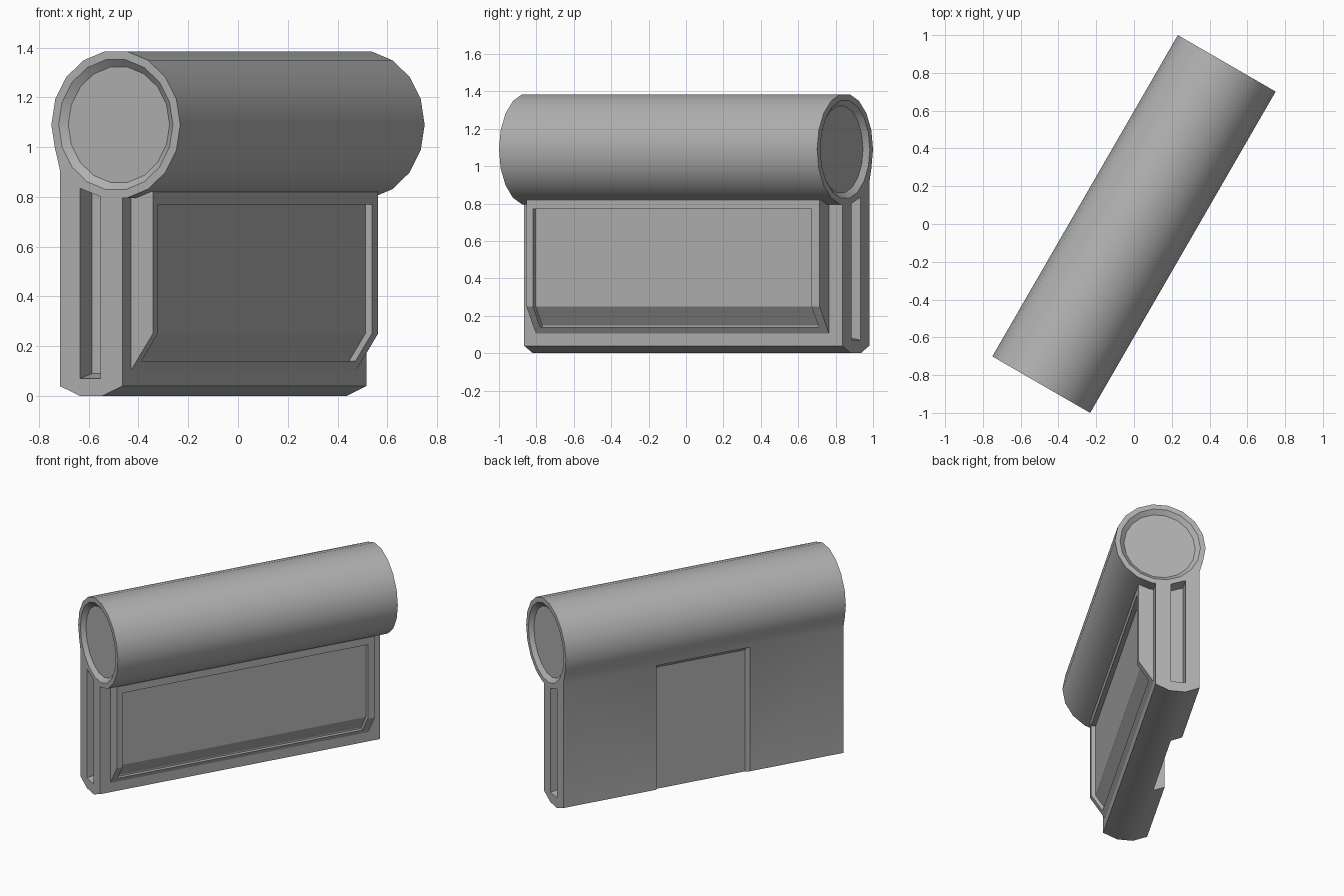
import bpy, bmesh
from math import sin, cos, radians

if "Cube" in bpy.data.objects:
    bpy.data.objects.remove(bpy.data.objects["Cube"])

A = radians(60)          # heading of the long axis in plan
L = 0.982                # half length
R, CZ = 0.299, 1.09      # barrel radius and centre height

grey = bpy.data.materials.new("mid_grey")
grey.diffuse_color = (0.44, 0.44, 0.44, 1)
grey.use_nodes = True
grey.node_tree.nodes["Principled BSDF"].inputs["Base Color"].default_value = grey.diffuse_color


def place(u, v, z):
    # u runs along the length, v across it
    return (cos(A) * u + sin(A) * v, sin(A) * u - cos(A) * v, z)


def loft(name, sections):
    # capped solid through (u, [(v, z), ...]) cross-sections
    bm = bmesh.new()
    rings = [[bm.verts.new(place(u, v, z)) for v, z in prof] for u, prof in sections]
    n = len(rings[0])
    for a, b in zip(rings, rings[1:]):
        for i in range(n):
            j = (i + 1) % n
            bm.faces.new((a[i], a[j], b[j], b[i]))
    bm.faces.new(rings[0])
    bm.faces.new(rings[-1])
    bmesh.ops.recalc_face_normals(bm, faces=bm.faces)
    me = bpy.data.meshes.new(name)
    bm.to_mesh(me)
    bm.free()
    me.materials.append(grey)
    ob = bpy.data.objects.new(name, me)
    bpy.context.collection.objects.link(ob)
    return ob


def activate(ob):
    bpy.ops.object.select_all(action='DESELECT')
    ob.select_set(True)
    bpy.context.view_layer.objects.active = ob


def cut(ob, cutter):
    activate(ob)
    mod = ob.modifiers.new("cut", 'BOOLEAN')
    mod.operation = 'DIFFERENCE'
    mod.solver = 'EXACT'
    mod.object = cutter
    bpy.ops.object.modifier_apply(modifier=mod.name)
    bpy.data.objects.remove(cutter)


def arc(r, degrees):
    return [(r * cos(radians(d)), CZ + r * sin(radians(d))) for d in degrees]


# barrel with a dished face at each end
circle = range(0, 360, 20)
steps = [(-L + 0.025, 0.235), (-L, 0.265), (-L, R), (L, R), (L, 0.265), (L - 0.025, 0.235)]
barrel = loft("barrel", [(u, arc(r, circle)) for u, r in steps])

# lower body, flush with the barrel ends and blending into its side
profile = [(-0.26, 0.04), (-0.167, 0), (-0.063, 0), (0.03, 0.04)]
profile += arc(0.287, (276, 260, 240, 220)) + arc(0.298, (200,)) + [(-0.26, 0.91)]
body = loft("lower_body", [(-L, profile), (L, profile)])

# slot in each end of the body
for s in (-1, 1):
    def slot(z):
        return [(-0.167, z), (-0.07, z), (-0.07, 0.80), (-0.167, 0.835)]
    cut(body, loft("slot_cutter", [(s * (L + 0.02), slot(0.066)), (s * (L - 0.1), slot(0.09))]))

# notch across the middle of the flush side
notch = [(-0.4, -0.1), (-0.185, -0.1), (-0.185, 0.91), (-0.4, 0.91)]
cut(body, loft("notch_cutter", [(-0.328, notch), (0.328, notch)]))

# raised side panel with a sloped foot
panel_prof = [(0.0, 0.105), (0.03, 0.105), (0.13, 0.25), (0.13, 0.82), (0.0, 0.86)]
panel = loft("side_panel", [(-0.91, panel_prof), (0.9, panel_prof)])

# shallow recess that follows the panel face and its foot
recess = [(0.024, 0.14), (0.1, 0.25), (0.1, 0.77), (0.2, 0.77), (0.2, 0.14)]
cut(panel, loft("recess_cutter", [(-0.87, recess), (0.85, recess)]))

for ob in (barrel, body, panel):
    activate(ob)
    bpy.ops.object.shade_smooth_by_angle(angle=radians(30))
